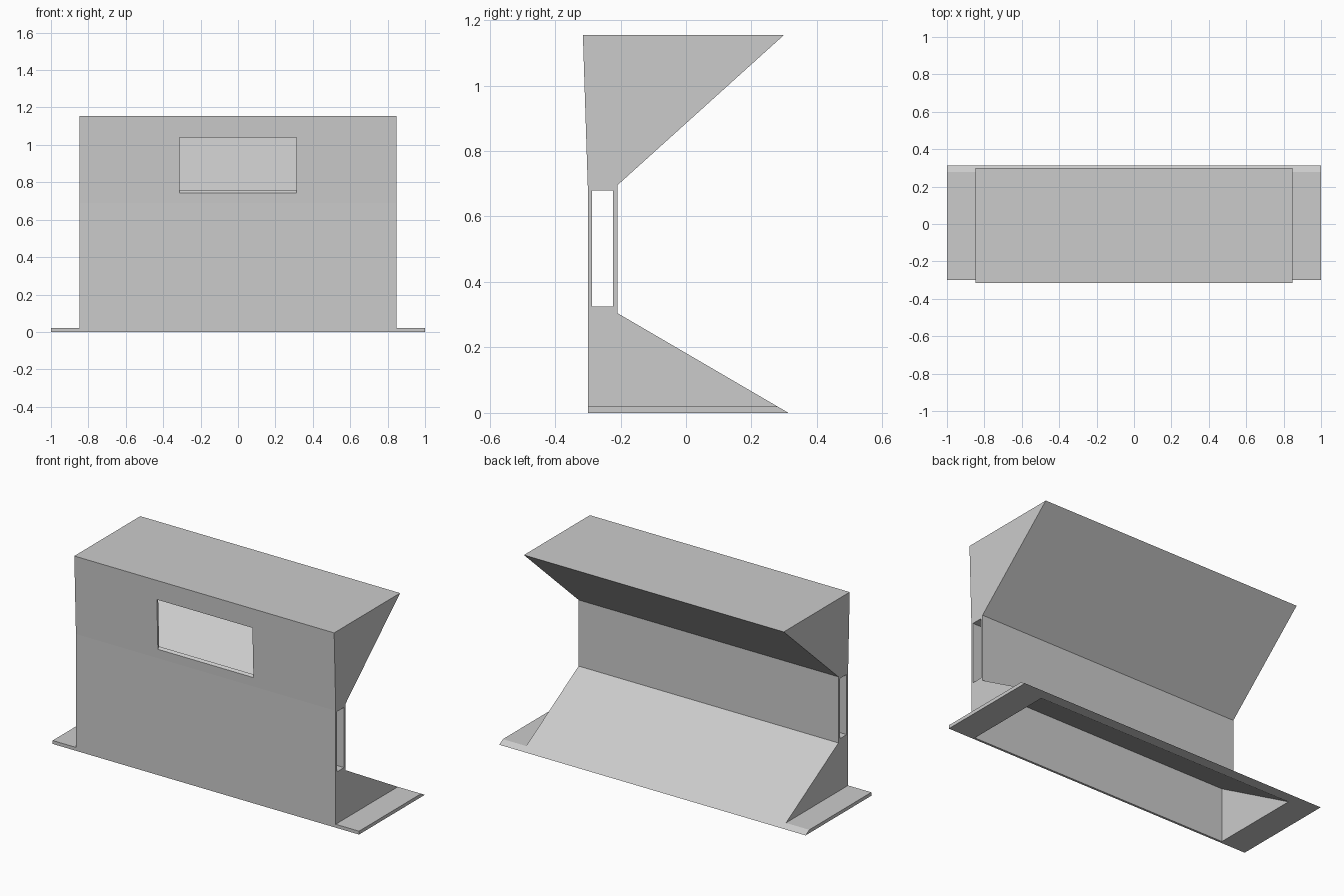
import bpy
import bmesh

old = bpy.data.objects.get("Cube")
if old:
    bpy.data.objects.remove(old, do_unlink=True)

# One plain grey for everything
grey = bpy.data.materials.new("plain_grey")
grey.use_nodes = True
colour = (0.6, 0.6, 0.6, 1.0)
grey.diffuse_color = colour
for node in grey.node_tree.nodes:
    if node.type == "BSDF_PRINCIPLED":
        node.inputs["Base Color"].default_value = colour


def prism(name, profile, x0, x1):
    """Extrude a (y, z) profile along x."""
    bm = bmesh.new()
    face = bm.faces.new([bm.verts.new((x0, y, z)) for y, z in profile])
    ext = bmesh.ops.extrude_face_region(bm, geom=[face])
    verts = [g for g in ext["geom"] if isinstance(g, bmesh.types.BMVert)]
    bmesh.ops.translate(bm, verts=verts, vec=(x1 - x0, 0, 0))
    bmesh.ops.recalc_face_normals(bm, faces=bm.faces[:])
    mesh = bpy.data.meshes.new(name)
    bm.to_mesh(mesh)
    bm.free()
    mesh.materials.append(grey)
    obj = bpy.data.objects.new(name, mesh)
    bpy.context.collection.objects.link(obj)
    return obj


def cut(target, profile, half_width):
    """Subtract a centred prism from the target, then drop the cutter."""
    cutter = prism("cutter", profile, -half_width, half_width)
    cutter.hide_render = True
    mod = target.modifiers.new("cut", "BOOLEAN")
    mod.operation = "DIFFERENCE"
    mod.solver = "EXACT"
    mod.object = cutter
    bpy.context.view_layer.objects.active = target
    bpy.ops.object.modifier_apply(modifier=mod.name)
    bpy.data.objects.remove(cutter, do_unlink=True)


FRONT, WAIST, HALF = -0.30, -0.21, 0.848

# Body: wide foot, narrow waist and overhanging head
body = prism("body", [(FRONT, 0), (0.313, 0), (WAIST, 0.305), (WAIST, 0.695),
                      (0.30, 1.155), (-0.315, 1.155), (FRONT, 0.69)], -HALF, HALF)

# Hollow foot, open underneath
cut(body, [(-0.287, -0.02), (0.284, -0.02), (-0.287, 0.315)], 0.835)
# Slot running through the waist from end to end
cut(body, [(-0.287, 0.325), (-0.223, 0.325), (-0.223, 0.68), (-0.287, 0.68)], 1.1)
# Hollow head
cut(body, [(-0.287, 0.69), (0.21, 1.14), (-0.302, 1.14)], 0.835)
# Front window with a sloping sill
cut(body, [(-0.4, 0.65), (-0.289, 0.755), (-0.25, 0.755), (-0.25, 1.04), (-0.4, 1.04)], 0.312)

# Thin base wings at both ends
for side, sign in (("left", 1), ("right", -1)):
    prism(side + "_base_wing", [(FRONT, 0), (0.313, 0), (0.279, 0.02), (FRONT, 0.02)],
          sign * HALF, sign)
